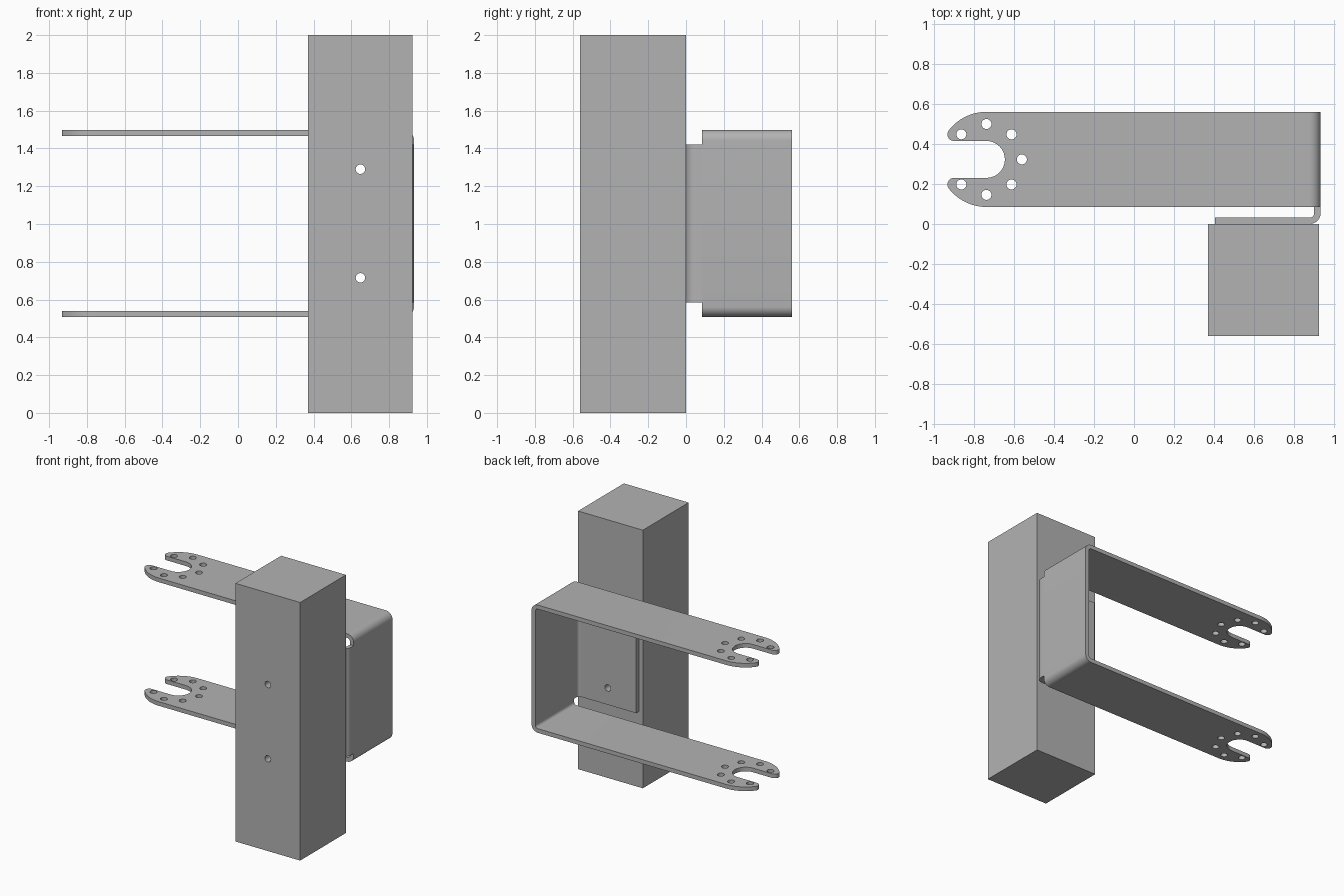
import bpy, bmesh
from math import sin, cos, radians, sqrt, degrees, atan2

if "Cube" in bpy.data.objects:
    bpy.data.objects.remove(bpy.data.objects["Cube"], do_unlink=True)

steel = bpy.data.materials.new("grey_steel")
steel.use_nodes = True
GREY = (0.45, 0.45, 0.45, 1)
steel.diffuse_color = GREY
steel.node_tree.nodes["Principled BSDF"].inputs["Base Color"].default_value = GREY


def arc(cx, cy, r, start, end, n=10):
    """Points along an arc, angles in degrees."""
    angles = [radians(start + (end - start) * i / n) for i in range(n + 1)]
    return [(cx + r * cos(a), cy + r * sin(a)) for a in angles]


def prism(name, outline, axis, lo, hi):
    """Extrude an outline in the xy plane along z, or in the xz plane along y."""
    place = (lambda u, v: (u, v, lo)) if axis == "z" else (lambda u, v: (u, lo, v))
    bm = bmesh.new()
    face = bm.faces.new([bm.verts.new(place(u, v)) for u, v in outline])
    grown = bmesh.ops.extrude_face_region(bm, geom=[face])["geom"]
    step = (0, 0, hi - lo) if axis == "z" else (0, hi - lo, 0)
    bmesh.ops.translate(bm, vec=step, verts=[g for g in grown if isinstance(g, bmesh.types.BMVert)])
    bmesh.ops.recalc_face_normals(bm, faces=bm.faces)
    mesh = bpy.data.meshes.new(name)
    bm.to_mesh(mesh)
    bm.free()
    mesh.materials.append(steel)
    obj = bpy.data.objects.new(name, mesh)
    bpy.context.collection.objects.link(obj)
    return obj


def activate(obj):
    bpy.ops.object.select_all(action="DESELECT")
    obj.select_set(True)
    bpy.context.view_layer.objects.active = obj


def combine(obj, tool, operation):
    """Apply a boolean and discard the tool."""
    mod = obj.modifiers.new("combine", "BOOLEAN")
    mod.operation, mod.solver, mod.object = operation, "EXACT", tool
    activate(obj)
    bpy.ops.object.modifier_apply(modifier=mod.name)
    bpy.data.objects.remove(tool, do_unlink=True)


def drill(obj, u, v, axis):
    circle = arc(u, v, HOLE, 0, 360, 24)[:-1]
    combine(obj, prism("drill", circle, axis, -1, 3), "DIFFERENCE")


HOLE = 0.025
WALL = 0.032          # sheet thickness
BEND = 0.055          # outer bend radius
INNER = BEND - WALL
RIGHT = 0.932         # outer face of the bracket wall
BOTTOM, TOP = 0.508, 1.498
FRONT, BACK = 0.085, 0.56

# Square post
post = prism("post", [(0.37, 0), (0.925, 0), (0.925, 2), (0.37, 2)], "y", -0.56, 0)

# U-shaped bracket: two long arms joined by a bent wall
bx = RIGHT - BEND
low, high = BOTTOM + BEND, TOP - BEND
u_profile = ([(-1, BOTTOM)] + arc(bx, low, BEND, -90, 0) + arc(bx, high, BEND, 0, 90)
             + [(-1, TOP), (-1, TOP - WALL)] + arc(bx, high, INNER, 90, 0)
             + arc(bx, low, INNER, 0, -90) + [(-1, BOTTOM + WALL)])
bracket = prism("bracket", u_profile, "y", FRONT, BACK)

# Forked arm ends: rounded outer edge, slot and rounded prong tips
cx, cy = -0.737, (FRONT + BACK) / 2
R = (BACK - FRONT) / 2
SLOT, TIP = 0.092, 0.033
ty = SLOT + TIP
tx = sqrt((R - TIP) ** 2 - ty ** 2)
lean = degrees(atan2(ty, -tx))
half = (arc(cx, cy, R, 90, lean, 14) + arc(cx - tx, cy + ty, TIP, lean, 270)[1:]
        + arc(cx, cy, SLOT, 90, 0, 14))
mirrored = [(x, 2 * cy - y) for x, y in reversed(half[:-1])]
outline = [(1.1, BACK)] + half + mirrored + [(1.1, FRONT)]
# Keep the outline slightly proud of the straight sides
outline[0], outline[-1] = (1.1, BACK + 0.001), (1.1, FRONT - 0.001)
combine(bracket, prism("fork_cutter", outline, "z", 0, 2), "INTERSECT")

# Ring of bolt holes around each slot, leaving the open side free
for i in range(-3, 4):
    a = radians(45 * i)
    drill(bracket, cx + 0.177 * cos(a), cy + 0.177 * sin(a), "z")

# Mounting flange bent off the wall, flat against the post
l_profile = ([(0.405, 0)] + arc(bx, BEND, BEND, -90, 0) + [(RIGHT, FRONT), (RIGHT - WALL, FRONT)]
             + arc(bx, BEND, INNER, 0, -90) + [(0.405, WALL)])
flange = prism("mounting_flange", l_profile, "z", 0.585, 1.42)

# Bolt holes through post and flange
for z in (0.715, 1.29):
    for part in (post, flange):
        drill(part, 0.648, z, "y")

for part in (post, bracket, flange):
    activate(part)
    bpy.ops.object.shade_smooth_by_angle(angle=radians(30))
